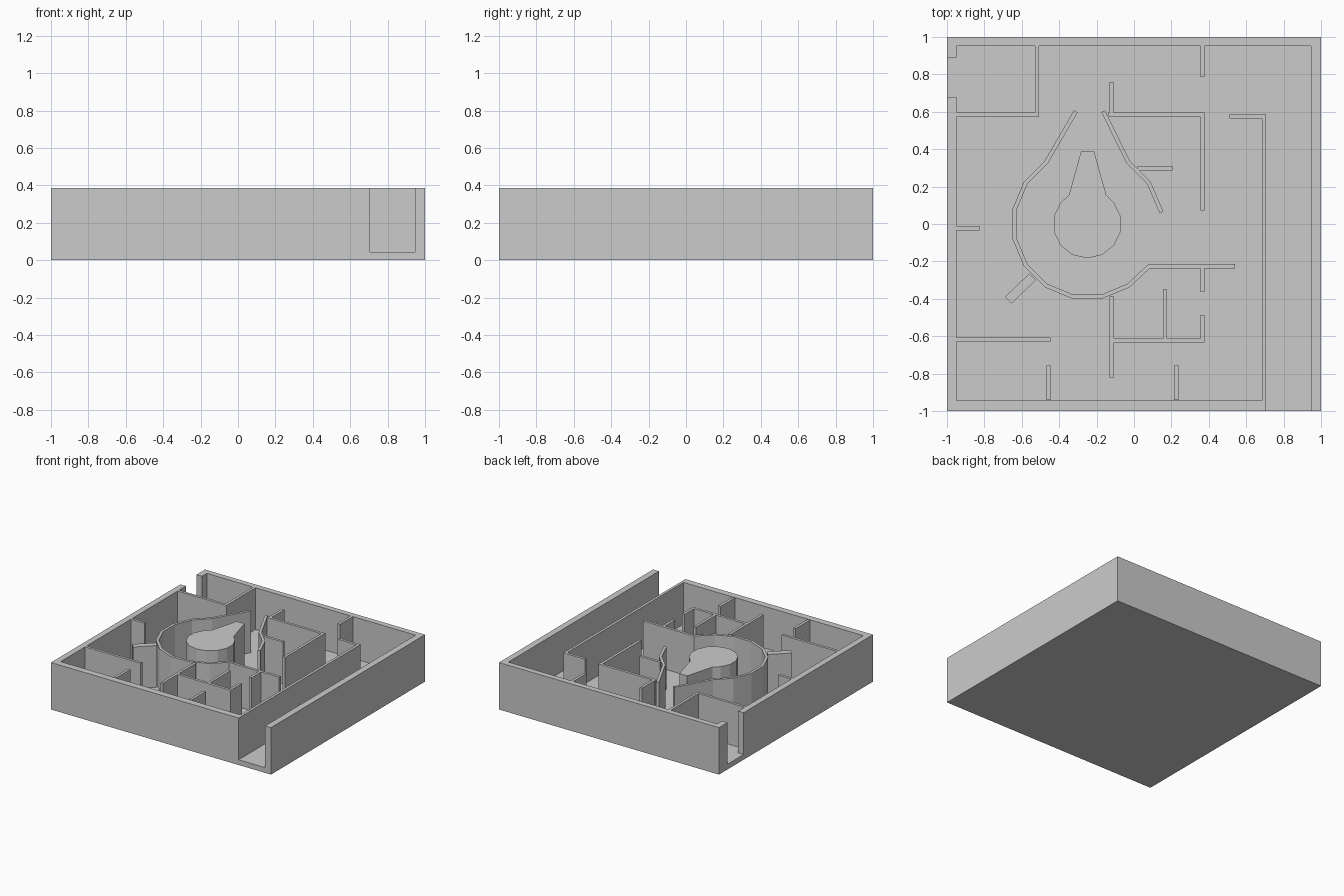
import bpy, bmesh, math
from mathutils import Vector

if "Cube" in bpy.data.objects:
    bpy.data.objects.remove(bpy.data.objects["Cube"])

FLOOR, TOP, THIN = 0.043, 0.386, 0.022
CX, RING = -0.25, 0.396


def prism(name, outline, z0=FLOOR, z1=TOP):
    """Extrude a flat outline from z0 to z1."""
    bm = bmesh.new()
    face = bm.faces.new([bm.verts.new((x, y, z0)) for x, y in outline])
    new = bmesh.ops.extrude_face_region(bm, geom=[face])["geom"]
    bmesh.ops.translate(bm, vec=(0, 0, z1 - z0),
                        verts=[v for v in new if isinstance(v, bmesh.types.BMVert)])
    bmesh.ops.recalc_face_normals(bm, faces=bm.faces)
    mesh = bpy.data.meshes.new(name)
    bm.to_mesh(mesh)
    bm.free()
    ob = bpy.data.objects.new(name, mesh)
    bpy.context.collection.objects.link(ob)
    return ob


def box(name, x0, x1, y0, y1, z0, z1):
    return prism(name, [(x0, y0), (x1, y0), (x1, y1), (x0, y1)], z0, z1)


def wall(name, path, width=THIN):
    """Wall of constant thickness with mitred corners along a path."""
    pts = [Vector(p) for p in path]
    left, right = [], []
    for i, p in enumerate(pts):
        a = (p - pts[i - 1]).normalized() if i else (pts[1] - p).normalized()
        b = (pts[i + 1] - p).normalized() if i < len(pts) - 1 else a
        na, nb = Vector((-a.y, a.x)), Vector((-b.y, b.x))
        off = (na + nb) / (1 + na.dot(nb)) * width / 2
        left.append(p + off)
        right.append(p - off)
    return prism(name, left + right[::-1])


def polar(r, deg):
    a = math.radians(deg)
    return (CX + r * math.cos(a), r * math.sin(a))


# Outer tray: solid block with the cavity and both doorways cut away
tray = box("outer_tray", -1, 1, -1, 1, 0, TOP)
cutters = [
    box("cavity_cutter", -0.95, 0.947, -0.945, 0.953, FLOOR, 1),
    box("front_exit_cutter", 0.706, 0.947, -1.2, -0.5, FLOOR, 1),
    box("side_entry_cutter", -1.2, -0.8, 0.68, 0.89, FLOOR, 1),
]
for c in cutters:
    mod = tray.modifiers.new(c.name, "BOOLEAN")
    mod.operation, mod.solver, mod.object = "DIFFERENCE", "EXACT", c
bpy.context.view_layer.objects.active = tray
for c in cutters:
    bpy.ops.object.modifier_apply(modifier=c.name)
for c in cutters:
    bpy.data.objects.remove(c)

# Sixteen-sided ring wall, open at the top where it funnels outward
wall("ring_wall", [(-0.311, 0.603)] + [polar(RING, 123.75 + 22.5 * k) for k in range(9)]
     + [(0.081, -0.226), (0.54, -0.226)])
wall("ring_wall_right", [(-0.165, 0.603), polar(RING, 56.25), polar(RING, 33.75), (0.147, 0.062)])
wall("ring_spur", [(-0.672, -0.407), (-0.542, -0.282)], 0.05)

# Central teardrop island
prism("island", [polar(0.183, 270 + 360 / 14 * k) for k in range(-5, 6)]
      + [(-0.148, 0.155), (-0.213, 0.388), (-0.283, 0.388), (-0.348, 0.155)])

# Partition walls
partitions = {
    "entry_room_wall": [(-0.95, 0.584), (-0.519, 0.584), (-0.519, 0.953)],
    "exit_corridor_wall": [(0.51, 0.574), (0.695, 0.574), (0.695, -0.945)],
    "back_stub": [(0.366, 0.785), (0.366, 0.953)],
    "upper_room_wall": [(-0.138, 0.584), (0.366, 0.584), (0.366, 0.073)],
    "upper_room_stub": [(-0.121, 0.595), (-0.121, 0.76)],
    "inner_shelf_wall": [(0.02, 0.298), (0.207, 0.298)],
    "left_stub": [(-0.95, -0.023), (-0.827, -0.023)],
    "lower_left_wall": [(-0.95, -0.617), (-0.446, -0.617)],
    "front_stub_left": [(-0.457, -0.94), (-0.457, -0.756)],
    "front_stub_right": [(0.226, -0.94), (0.226, -0.756)],
    "lower_room_side": [(-0.119, -0.82), (-0.119, -0.388)],
    "lower_room_wall": [(-0.108, -0.622), (0.366, -0.622), (0.366, -0.487)],
    "lower_room_divider": [(0.166, -0.611), (0.166, -0.35)],
    "lower_room_stub": [(0.366, -0.363), (0.366, -0.237)],
}
for name, path in partitions.items():
    wall(name, path)
